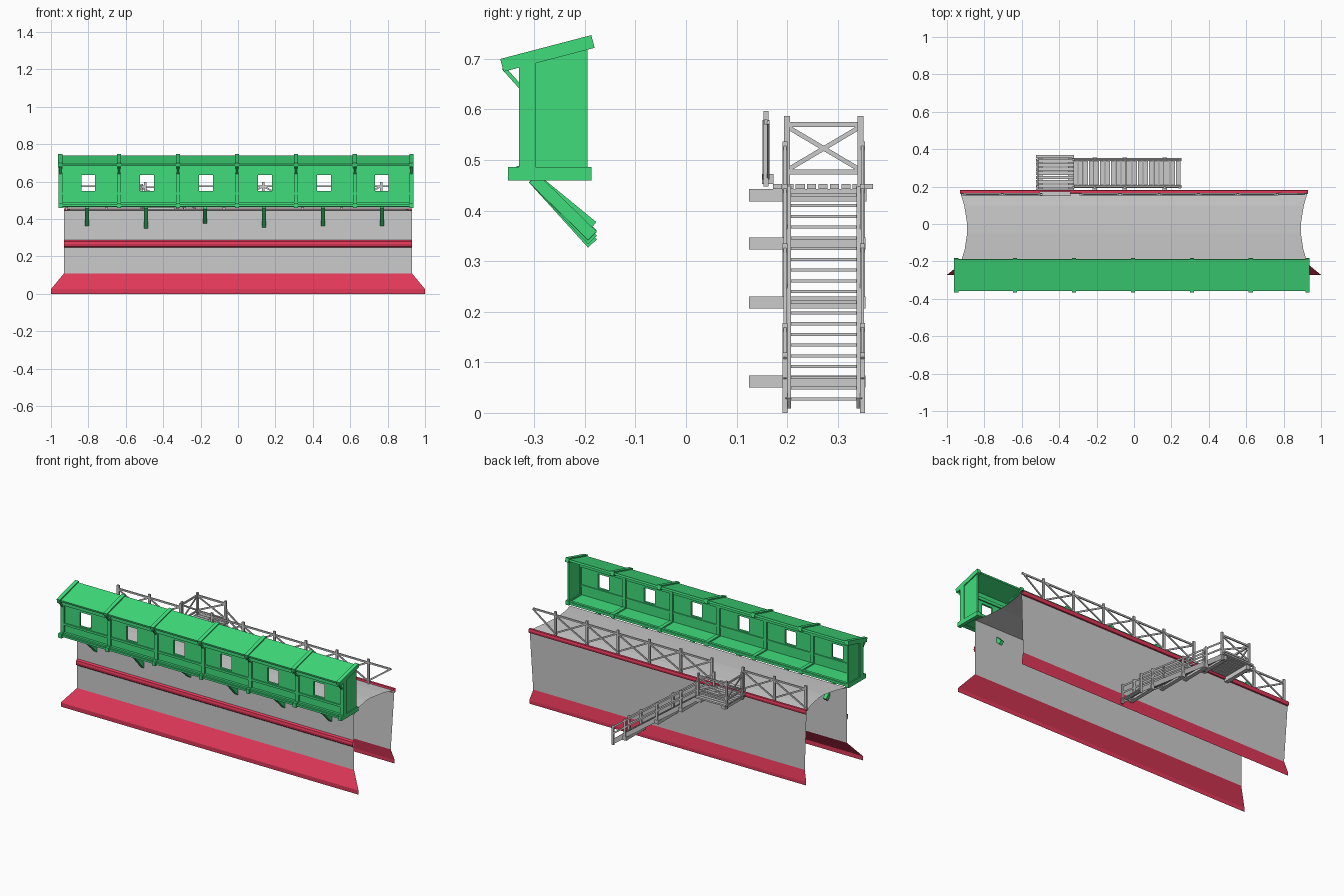
import bpy, bmesh
from mathutils import Vector, Matrix

if "Cube" in bpy.data.objects:
    bpy.data.objects.remove(bpy.data.objects["Cube"])


def material(name, rgb):
    m = bpy.data.materials.new(name)
    m.diffuse_color = (*rgb, 1)
    m.use_nodes = True
    m.node_tree.nodes["Principled BSDF"].inputs["Base Color"].default_value = m.diffuse_color
    return m


GREEN = material("green_timber", (0.05, 0.72, 0.2))
RED = material("red_trim", (0.75, 0.04, 0.1))


def finish(name, bm, mat=None):
    bmesh.ops.recalc_face_normals(bm, faces=bm.faces)
    me = bpy.data.meshes.new(name)
    bm.to_mesh(me)
    bm.free()
    if mat:
        me.materials.append(mat)
    ob = bpy.data.objects.new(name, me)
    bpy.context.collection.objects.link(ob)
    return ob


def sweep(name, profile, mat=None):
    """Open sheet swept along x; profile points are (y, z, half length)."""
    bm = bmesh.new()
    rows = [[bm.verts.new((s * h, y, z)) for s in (-1, 1)] for y, z, h in profile]
    for a, b in zip(rows, rows[1:]):
        bm.faces.new((a[0], a[1], b[1], b[0]))
    finish(name, bm, mat)


def box(bm, x0, x1, y0, y1, z0, z1):
    m = Matrix.Translation(((x0 + x1) / 2, (y0 + y1) / 2, (z0 + z1) / 2))
    bmesh.ops.create_cube(bm, size=1, matrix=m @ Matrix.Diagonal((x1 - x0, y1 - y0, z1 - z0, 1)))


def beam(bm, p, q, w, h=None):
    """Bar from p to q, w wide sideways and h deep."""
    p, q = Vector(p), Vector(q)
    d = (q - p).normalized()
    ref = Vector((0, 0, 1)) if abs(d.z) < 0.95 else Vector((0, 1, 0))
    side = d.cross(ref).normalized()
    rot = Matrix((side, d, side.cross(d))).transposed().to_4x4()
    size = Matrix.Diagonal((w, (q - p).length, h or w, 1))
    bmesh.ops.create_cube(bm, size=1, matrix=Matrix.Translation((p + q) / 2) @ rot @ size)


# Wall shell: open-ended sheets
sweep("front_wall", [(-0.215, 0.445, 0.93), (-0.215, 0.11, 0.93)])
sweep("wall_walk", [(0.172, 0.445, 0.93), (0.10, 0.452, 0.908), (0.0, 0.455, 0.892),
                    (-0.05, 0.455, 0.892), (-0.14, 0.45, 0.906), (-0.215, 0.445, 0.93)])
sweep("back_wall", [(0.172, 0.445, 0.93), (0.163, 0.085, 0.912)])
sweep("front_skirt", [(-0.215, 0.11, 0.93), (-0.272, 0.025, 1.0), (-0.272, 0, 1.0)], RED)
sweep("back_skirt", [(0.163, 0.085, 0.912), (0.175, 0.02, 0.93), (0.175, 0, 0.93)], RED)
sweep("front_band", [(-0.215, 0.288, 0.93), (-0.224, 0.28, 0.93), (-0.227, 0.267, 0.93),
                     (-0.224, 0.254, 0.93), (-0.215, 0.247, 0.93)], RED)
sweep("back_edge_trim", [(0.163, 0.447, 0.93), (0.166, 0.456, 0.93), (0.180, 0.456, 0.93),
                         (0.183, 0.445, 0.93), (0.180, 0.432, 0.93), (0.170, 0.43, 0.93)], RED)

# Covered gallery: frames, floor, roof
frames = [-0.95, -0.636, -0.321, -0.005, 0.31, 0.625, 0.928]
L, R = frames[0], frames[-1]


def roof_z(y):
    return 0.687 + (y + 0.365) * 0.262


bm = bmesh.new()
for x in frames:
    box(bm, x - 0.011, x + 0.011, -0.352, -0.187, 0.46, 0.486)
    box(bm, x - 0.011, x + 0.011, -0.33, -0.298, 0.48, 0.695)
    beam(bm, (x, -0.364, roof_z(-0.364)), (x, -0.184, roof_z(-0.184)), 0.023, 0.026)
    beam(bm, (x, -0.361, 0.682), (x, -0.325, 0.642), 0.012, 0.008)
finish("gallery_frames", bm, GREEN)

bm = bmesh.new()
box(bm, L, R, -0.345, -0.19, 0.467, 0.478)
box(bm, L, R, -0.335, -0.315, 0.465, 0.488)
box(bm, L, R, -0.208, -0.192, 0.463, 0.483)
finish("gallery_floor", bm, GREEN)

bm = bmesh.new()
xm = (L + R) / 2
beam(bm, (xm, -0.358, roof_z(-0.358)), (xm, -0.189, roof_z(-0.189)), R - L, 0.012)
finish("gallery_roof", bm, GREEN)

# Gallery front panels around the windows, plus rails and end walls
bm = bmesh.new()
for a, b in zip(frames, frames[1:]):
    c = (a + b) / 2 - 0.008
    y0, y1 = -0.32, -0.308
    box(bm, a, c - 0.037, y0, y1, 0.48, 0.7)
    box(bm, c + 0.037, b, y0, y1, 0.48, 0.7)
    box(bm, c - 0.037, c + 0.037, y0, y1, 0.48, 0.55)
    box(bm, c - 0.037, c + 0.037, y0, y1, 0.635, 0.7)
finish("window_panels", bm, GREEN)

bm = bmesh.new()
box(bm, L, R, -0.327, -0.302, 0.53, 0.543)
box(bm, L, R, -0.328, -0.3, 0.65, 0.668)
finish("gallery_rails", bm, GREEN)

bm = bmesh.new()
for x in (L, R):
    vs = [bm.verts.new((x + s, y, z)) for s in (-0.005, 0.005)
          for y, z in ((-0.315, 0.48), (-0.195, 0.48), (-0.195, 0.73), (-0.315, 0.698))]
    bm.faces.new(vs[:4])
    bm.faces.new(vs[4:])
    for i in range(4):
        j = (i + 1) % 4
        bm.faces.new((vs[i], vs[j], vs[j + 4], vs[i + 4]))
finish("gallery_end_walls", bm, GREEN)

# Slanted struts under the gallery, each at its own angle
bm = bmesh.new()
for i, z in enumerate((0.352, 0.335, 0.368, 0.342, 0.349, 0.35)):
    x = -0.807 + 0.3155 * i
    beam(bm, (x, -0.302, 0.464), (x, -0.185, z), 0.02, 0.024)
finish("gallery_struts", bm, GREEN)

# Wall-walk railing with cross braces, open where the stairs arrive
bm = bmesh.new()
y, low, top = 0.158, 0.465, 0.575
posts = [-0.915 + 0.21 * i for i in range(9)]
for i, x in enumerate(posts):
    box(bm, x - 0.007, x + 0.007, y - 0.005, y + 0.005, 0.448, 0.597)
    if i == 2:
        continue
    x2 = posts[i + 1] if i < 8 else 0.915
    beam(bm, (x, y, top), (x2, y, top), 0.007, 0.01)
    beam(bm, (x, y + 0.005, low), (x2, y + 0.005, top), 0.005, 0.009)
    if i < 8:
        beam(bm, (x, y - 0.004, top), (x2, y - 0.004, low), 0.005, 0.009)
finish("wall_railing", bm)

# Landing with planks and step
PX0, PX1, YA, YB = -0.525, -0.32, 0.2, 0.345
bm = bmesh.new()
for i in range(9):
    yy = 0.172 + i * 0.0225
    box(bm, PX0, PX1, yy, yy + 0.018, 0.443, 0.453)
for x in (PX0 + 0.025, PX1 - 0.02):
    box(bm, x - 0.012, x + 0.012, 0.125, 0.357, 0.418, 0.443)
box(bm, PX0 + 0.02, PX1 - 0.02, 0.15, 0.173, 0.453, 0.472)
finish("landing", bm)

# Landing railing on the outer side and the far end
bm = bmesh.new()
corners = [(PX0 + 0.01, YA), (PX0 + 0.01, YB), (PX1 - 0.005, YB)]
for x, y in corners:
    box(bm, x - 0.006, x + 0.006, y - 0.006, y + 0.006, 0.42, 0.587)
for a, b in zip(corners, corners[1:]):
    beam(bm, (*a, 0.57), (*b, 0.57), 0.008, 0.01)
    beam(bm, (*a, 0.476), (*b, 0.476), 0.008, 0.01)
    beam(bm, (*a, 0.48), (*b, 0.566), 0.005, 0.009)
    beam(bm, (*a, 0.566), (*b, 0.48), 0.005, 0.009)
finish("landing_railing", bm)


# Stairs: stringers, treads, supports, handrails
def stair_z(x):
    return 0.44 - (x + 0.33) * 0.732


bm = bmesh.new()
for y in (YA + 0.002, YB - 0.002):
    beam(bm, (-0.33, y, stair_z(-0.33)), (0.245, y, stair_z(0.245)), 0.011, 0.026)
for i in range(20):
    x = -0.315 + i * 0.029
    z = stair_z(x) + 0.002
    box(bm, x - 0.012, x + 0.012, YA, YB, z - 0.003, z + 0.003)
finish("stairs", bm)

bm = bmesh.new()
for x, z in ((-0.21, 0.335), (-0.05, 0.218), (0.165, 0.062)):
    box(bm, x - 0.012, x + 0.012, 0.125, 0.355, z - 0.012, z + 0.012)
finish("stair_supports", bm)

bm = bmesh.new()
for y in (YA - 0.004, YB + 0.004):
    for x in (-0.325, -0.21, -0.05, 0.165, 0.245):
        z = stair_z(x)
        box(bm, x - 0.006, x + 0.006, y - 0.005, y + 0.005, max(z - 0.025, 0), z + 0.1)
    for up in (0.05, 0.09):
        beam(bm, (-0.325, y, stair_z(-0.325) + up), (0.25, y, stair_z(0.25) + up), 0.006, 0.009)
finish("stair_handrails", bm)
